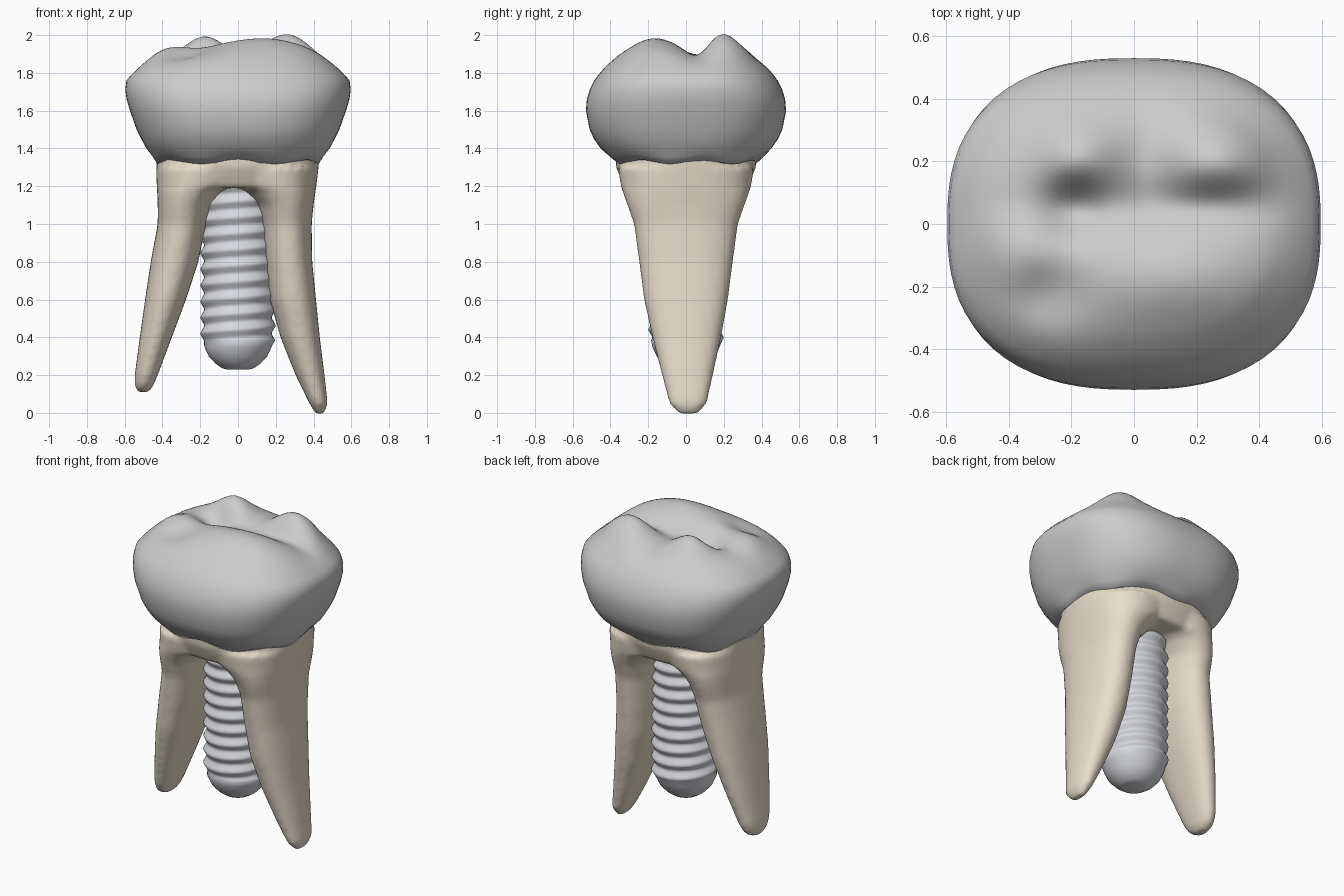
import bpy, bmesh
from math import sin, cos, pi, exp, tau

if "Cube" in bpy.data.objects:
    bpy.data.objects.remove(bpy.data.objects["Cube"])


def ellipse(cx, cy, a, b, n, count):
    """Points (angle, x, y) of a superellipse with exponent n."""
    out = []
    for i in range(count):
        t = tau * i / count
        c, s = cos(t), sin(t)
        k = (abs(c) ** n + abs(s) ** n) ** (-1 / n)
        out.append((t, cx + a * k * c, cy + b * k * s))
    return out


def loft(bm, rings):
    """Skin a stack of equal rings and close both ends."""
    vs = [[bm.verts.new(p) for p in r] for r in rings]
    n = len(vs[0])
    for lo, hi in zip(vs, vs[1:]):
        for i in range(n):
            j = (i + 1) % n
            bm.faces.new((lo[i], lo[j], hi[j], hi[i]))
    bm.faces.new(vs[0][::-1])
    bm.faces.new(vs[-1])


def finish(bm, name, color):
    bmesh.ops.recalc_face_normals(bm, faces=bm.faces[:])
    for f in bm.faces:
        f.smooth = True
    me = bpy.data.meshes.new(name)
    bm.to_mesh(me)
    bm.free()
    ob = bpy.data.objects.new(name, me)
    bpy.context.collection.objects.link(ob)
    mat = bpy.data.materials.new(name + "_colour")
    mat.diffuse_color = (*color, 1)
    mat.use_nodes = True
    mat.node_tree.nodes["Principled BSDF"].inputs["Base Color"].default_value = mat.diffuse_color
    me.materials.append(mat)
    return ob


# Crown: bulging wall, then a chewing surface shaped by bumps and grooves
WALL = [(1.33, .43, .37), (1.36, .452, .41), (1.4, .485, .452), (1.45, .512, .487),
        (1.5, .537, .51), (1.6, .572, .53), (1.66, .59, .525), (1.71, .597, .51), (1.76, .591, .485)]
# x, y, height, x spread, y spread
BUMPS = [(-.18, .20, .088, .085, .085), (.27, .20, .098, .11, .09),
         (.14, -.17, .065, .22, .11), (-.36, -.10, .035, .10, .10),
         (-.19, .06, -.07, .07, .07), (.26, .07, -.035, .12, .05),
         (.0, .05, -.03, .30, .06), (-.28, -.22, -.04, .09, .07), (.04, .19, -.025, .06, .12)]


def chew(x, y, r):
    z = 1.76 + .16 * (1 - r ** 4.5)
    fade = min(1, (1 - r) * 4)
    for bx, by, h, sx, sy in BUMPS:
        z += fade * h * exp(-((x - bx) / sx) ** 2 / 2 - ((y - by) / sy) ** 2 / 2)
    return z


SEG = 80
rings = []
for k, (z, a, b) in enumerate(WALL):
    wave = .012 if k == 0 else .005 if k == 1 else 0
    rings.append([(x, y, z + wave * sin(7 * t)) for t, x, y in ellipse(0, 0, a, b, 2.55, SEG)])
STEPS = 26
for k in range(1, STEPS):
    r = 1 - k / STEPS
    rings.append([(x, y, chew(x, y, r)) for t, x, y in ellipse(0, 0, .591 * r, .485 * r, 2.55, SEG)])
bm = bmesh.new()
loft(bm, rings)
finish(bm, "crown", (.9, .9, .88))

# Roots: neck and two legs, fused into one smooth skin
NECK = [(1.38, -.43, .43, .375), (1.3, -.432, .427, .37), (1.24, -.432, .42, .345), (1.19, -.43, .413, .32)]
# z, left x, right x, half depth in y
LEFT = [(1.3, -.43, .06, .36), (1.2, -.43, .0, .345), (1.17, -.428, -.08, .335), (1.1, -.425, -.145, .31),
        (1.0, -.425, -.168, .275), (.8, -.462, -.21, .248), (.6, -.492, -.275, .222),
        (.4, -.52, -.35, .178), (.2, -.547, -.425, .125), (.14, -.545, -.45, .095), (.11, -.53, -.475, .05)]
RIGHT = [(1.3, -.1, .425, .36), (1.2, -.04, .415, .345), (1.17, .03, .41, .335), (1.1, .1, .4, .31),
         (1.0, .125, .39, .275), (.8, .143, .393, .248), (.6, .168, .413, .222),
         (.4, .225, .433, .182), (.2, .305, .458, .135), (.05, .378, .475, .1), (-.005, .41, .455, .05)]
bm = bmesh.new()
for part in (NECK, LEFT, RIGHT):
    loft(bm, [[(x, y, z) for t, x, y in
               ellipse((x0 + x1) / 2, .02 * max(0, .6 - z), (x1 - x0) / 2, d, 2.3, 40)]
              for z, x0, x1, d in part])
roots = finish(bm, "roots", (.80, .73, .59))
rm = roots.modifiers.new("fuse", 'REMESH')
rm.mode = 'VOXEL'
rm.voxel_size = .016
rm.use_smooth_shade = True
sm = roots.modifiers.new("soften", 'SMOOTH')
sm.factor = .5
sm.iterations = 8

# Implant: round-ended post with a spiral thread
PITCH = .085
rings = []
for z, r in ((.23, .06), (.237, .085), (.262, .12), (.3, .155), (.35, .178)):
    rings.append([(x, y, z) for t, x, y in ellipse(0, 0, r, r, 2, 40)])
z = .385
while z < 1.24:
    ring = []
    for t, cx, cy in ellipse(0, 0, 1, 1, 2, 40):
        p = ((z - .42) / PITCH - (t - pi) / tau) % 1
        r = .177 + .024 * abs(2 * p - 1)
        ring.append((r * cx, r * cy, z))
    rings.append(ring)
    z += PITCH / 8
bm = bmesh.new()
loft(bm, rings)
finish(bm, "implant_screw", (.68, .69, .73))
